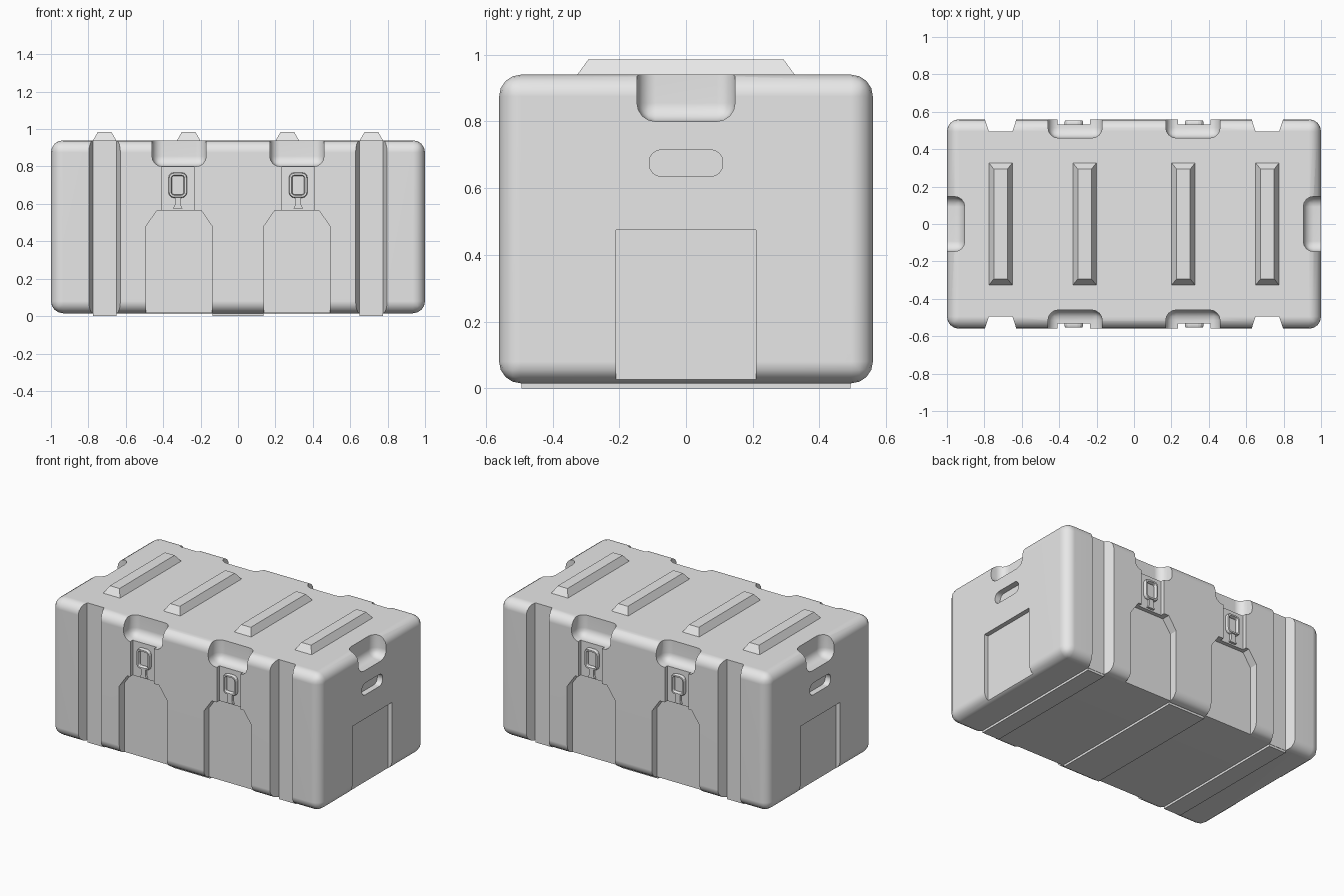
import bpy, bmesh
from math import sin, cos, pi
from mathutils import Vector

cube = bpy.data.objects.get("Cube")
if cube:
    bpy.data.objects.remove(cube, do_unlink=True)

grey = bpy.data.materials.new("light_grey")
grey.use_nodes = True
grey.diffuse_color = (0.8, 0.8, 0.8, 1)
grey.node_tree.nodes["Principled BSDF"].inputs["Base Color"].default_value = (0.8, 0.8, 0.8, 1)


def finish(name, bm):
    bmesh.ops.recalc_face_normals(bm, faces=bm.faces)
    mesh = bpy.data.meshes.new(name)
    bm.to_mesh(mesh)
    bm.free()
    mesh.materials.append(grey)
    ob = bpy.data.objects.new(name, mesh)
    bpy.context.collection.objects.link(ob)
    return ob


def box(name, lo, hi, radius=0, segments=4):
    """Box between two corners, optionally with rounded edges."""
    lo, hi = Vector(lo), Vector(hi)
    bm = bmesh.new()
    bmesh.ops.create_cube(bm, size=1)
    for v in bm.verts:
        v.co = (lo + hi) / 2 + v.co * (hi - lo)
    if radius:
        bmesh.ops.bevel(bm, geom=bm.edges[:], offset=radius, segments=segments,
                        profile=0.5, affect='EDGES')
    return finish(name, bm)


def prism(name, points, lo, hi, axis):
    """Outline in the two other axes, extruded from lo to hi along axis."""
    def place(p, w):
        co = list(p)
        co.insert(axis, w)
        return co
    bm = bmesh.new()
    a = [bm.verts.new(place(p, lo)) for p in points]
    b = [bm.verts.new(place(p, hi)) for p in points]
    bm.faces.new(a)
    bm.faces.new(b)
    for i in range(len(points)):
        j = (i + 1) % len(points)
        bm.faces.new((a[i], a[j], b[j], b[i]))
    return finish(name, bm)


def rounded(cx, cy, hw, hh, r, steps=5):
    """Rounded rectangle outline."""
    pts = []
    for q, (sx, sy) in enumerate(((1, 1), (-1, 1), (-1, -1), (1, -1))):
        for k in range(steps):
            t = (q + k / (steps - 1)) * pi / 2
            pts.append((cx + sx * (hw - r) + r * cos(t), cy + sy * (hh - r) + r * sin(t)))
    return pts


def smooth(ob):
    bpy.ops.object.select_all(action='DESELECT')
    ob.select_set(True)
    bpy.context.view_layer.objects.active = ob
    bpy.ops.object.shade_smooth_by_angle(angle=0.6)


W, D, BASE, TOP = 1.0, 0.56, 0.015, 0.94

# Case body
body = box("case_body", (-W, -D, BASE), (W, D, TOP), 0.065)
cutters = []

for f in (-1, 1):
    for s in (-1, 1):
        # Vertical grooves with sloped sides
        x, c = s * 0.713, f * D
        cutters.append(prism("groove", [(x - 0.063, f * 0.495), (x + 0.063, f * 0.495),
                                        (x + 0.107, f * 0.63), (x - 0.107, f * 0.63)],
                             -0.1, 1.1, 2))
        # Tall pockets with clipped top corners
        x = s * 0.315
        outline = [(x - 0.177, -0.1), (x - 0.177, 0.48), (x - 0.118, 0.565),
                   (x + 0.118, 0.565), (x + 0.177, 0.48), (x + 0.177, -0.1)]
        cutters.append(prism("pocket", outline, f * (D - 0.055), f * 0.7, 1))
        # Latch recesses
        y0, y1 = sorted((f * 0.532, f * 0.7))
        x = s * 0.322
        cutters.append(box("latch_recess", (x - 0.088, y0, 0.52), (x + 0.088, y1, 0.87)))
        # Scoops in the top edge
        x = s * 0.315
        y0, y1 = sorted((f * 0.46, f * 0.75))
        cutters.append(box("scoop", (x - 0.145, y0, 0.80), (x + 0.145, y1, 1.1), 0.055))

for s in (-1, 1):
    # End scoops, hand slots and pockets
    x0, x1 = sorted((s * 0.905, s * 1.2))
    cutters.append(box("end_scoop", (x0, -0.147, 0.80), (x1, 0.147, 1.1), 0.055))
    cutters.append(prism("hand_slot", rounded(0, 0.675, 0.11, 0.04, 0.036),
                         s * 0.96, s * 1.1, 0))
    x0, x1 = sorted((s * 0.97, s * 1.1))
    cutters.append(box("end_pocket", (x0, -0.21, -0.1), (x1, 0.21, 0.475)))

# Carve the body
bpy.context.view_layer.objects.active = body
for cutter in cutters:
    mod = body.modifiers.new("carve", 'BOOLEAN')
    mod.operation = 'DIFFERENCE'
    mod.solver = 'EXACT'
    mod.object = cutter
    bpy.ops.object.modifier_apply(modifier=mod.name)
    bpy.data.objects.remove(cutter, do_unlink=True)
smooth(body)
weighted = body.modifiers.new("even_shading", 'WEIGHTED_NORMAL')
weighted.keep_sharp = True

# Lid ribs with sloped ends
for i, x in enumerate((-0.713, -0.264, 0.264, 0.713)):
    rib = box(f"lid_rib_{i + 1}", (x - 0.068, -0.333, TOP - 0.01), (x + 0.068, 0.333, 0.985))
    for v in rib.data.vertices:
        if v.co.z > TOP:
            v.co.x = x + (v.co.x - x) * 0.53
            v.co.y *= 0.88

# Floor runners
for name, x, hw in (("right", -0.713, 0.063), ("middle", 0, 0.137), ("left", 0.713, 0.063)):
    box(f"{name}_runner", (x - hw, -0.493, 0), (x + hw, 0.493, 0.03))

# Latches: oval ring and flared stem
for f, face in ((-1, "front"), (1, "back")):
    for s, side in ((-1, "right"), (1, "left")):
        x, y = s * 0.322, f * 0.543
        bm = bmesh.new()
        section = ((0, 0), (0.004, 1), (0.014, 1), (0.019, 0))
        rings = []
        for inset, lift in section:
            pts = rounded(x, 0.70, 0.05 - inset, 0.068 - inset, 0.03 - inset, 4)
            rings.append([bm.verts.new((p[0], f * (0.53 + 0.012 + 0.012 * lift), p[1])) for p in pts])
        rings.append([bm.verts.new((v.co.x, f * 0.53, v.co.z)) for v in rings[3]])
        rings.append([bm.verts.new((v.co.x, f * 0.53, v.co.z)) for v in rings[0]])
        n = len(rings[0])
        for k in range(len(rings)):
            a, b = rings[k], rings[(k + 1) % len(rings)]
            for i in range(n):
                bm.faces.new((a[i], a[(i + 1) % n], b[(i + 1) % n], b[i]))
        finish(f"{face}_{side}_latch_ring", bm)
        stem = [(x - 0.025, 0.575), (x + 0.025, 0.575), (x + 0.016, 0.595),
                (x + 0.016, 0.645), (x - 0.016, 0.645), (x - 0.016, 0.595)]
        prism(f"{face}_{side}_latch_stem", stem, f * 0.525, f * 0.548, 1)
